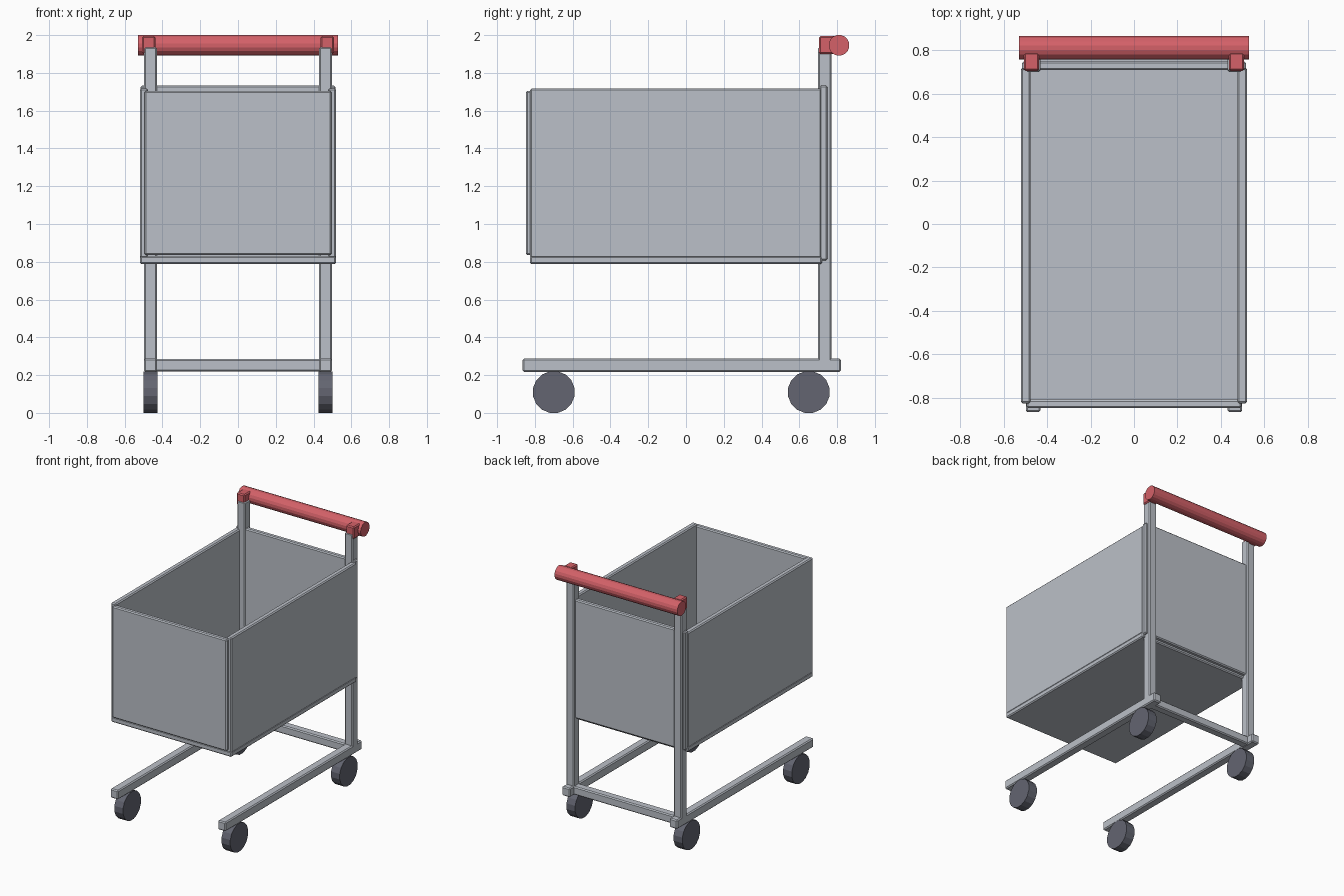
import bpy
import bmesh
import math
from mathutils import Matrix

cube = bpy.data.objects.get("Cube")
if cube:
    bpy.data.objects.remove(cube, do_unlink=True)


def material(name, rgb):
    mat = bpy.data.materials.new(name)
    mat.use_nodes = True
    color = (*rgb, 1.0)
    mat.diffuse_color = color
    mat.node_tree.nodes["Principled BSDF"].inputs["Base Color"].default_value = color
    return mat


steel = material("light steel", (0.50, 0.53, 0.58))
red = material("red plastic", (0.66, 0.12, 0.14))
rubber = material("dark rubber", (0.125, 0.13, 0.165))


def finish(name, bm, mat):
    mesh = bpy.data.meshes.new(name)
    bm.to_mesh(mesh)
    bm.free()
    mesh.materials.append(mat)
    obj = bpy.data.objects.new(name, mesh)
    bpy.context.collection.objects.link(obj)
    return obj


def box(name, xs, ys, zs, mat=steel, bevel=0.008):
    """Chamfered box spanning the given ranges."""
    bm = bmesh.new()
    bmesh.ops.create_cube(bm, size=1)
    for v in bm.verts:
        v.co = [(lo + hi) / 2 + c * (hi - lo) for c, (lo, hi) in zip(v.co, (xs, ys, zs))]
    obj = finish(name, bm, mat)
    mod = obj.modifiers.new("chamfer", "BEVEL")
    mod.width = bevel
    mod.segments = 1
    return obj


def cylinder(name, xs, y, z, radius, mat):
    """Sixteen-sided cylinder lying along x."""
    bm = bmesh.new()
    place = (Matrix.Translation(((xs[0] + xs[1]) / 2, y, z))
             @ Matrix.Rotation(math.pi / 2, 4, "Y")
             @ Matrix.Rotation(math.pi / 16, 4, "Z"))
    bmesh.ops.create_cone(bm, cap_ends=True, segments=16, radius1=radius,
                          radius2=radius, depth=xs[1] - xs[0], matrix=place)
    return finish(name, bm, mat)


def side_range(side, inner, outer):
    return tuple(sorted((side * inner, side * outer)))


# Open basket
box("basket_floor", (-0.52, 0.52), (-0.825, 0.72), (0.787, 0.83))
box("basket_front", (-0.495, 0.495), (-0.847, -0.808), (0.835, 1.705))
box("basket_back", (-0.515, 0.515), (0.708, 0.748), (0.808, 1.733))

# Frame, wheels and handle brackets on each side
for side, label in ((1, "left"), (-1, "right")):
    bar = side_range(side, 0.43, 0.498)
    box(label + "_basket_side", side_range(side, 0.476, 0.52), (-0.825, 0.718), (0.82, 1.718))
    box(label + "_rail", bar, (-0.865, 0.82), (0.217, 0.288))
    box(label + "_post", bar, (0.70, 0.77), (0.225, 1.938))
    box(label + "_handle_bracket", side_range(side, 0.437, 0.507), (0.704, 0.79), (1.9, 1.995), red)
    for end, y in (("front", -0.70), ("back", 0.65)):
        cylinder(f"{label}_{end}_wheel", side_range(side, 0.425, 0.5), y, 0.11, 0.112, rubber)

# Rear crossbar and push handle
box("rear_crossbar", (-0.49, 0.49), (0.702, 0.768), (0.22, 0.285))
cylinder("push_handle", (-0.53, 0.53), 0.81, 1.946, 0.055, red)
